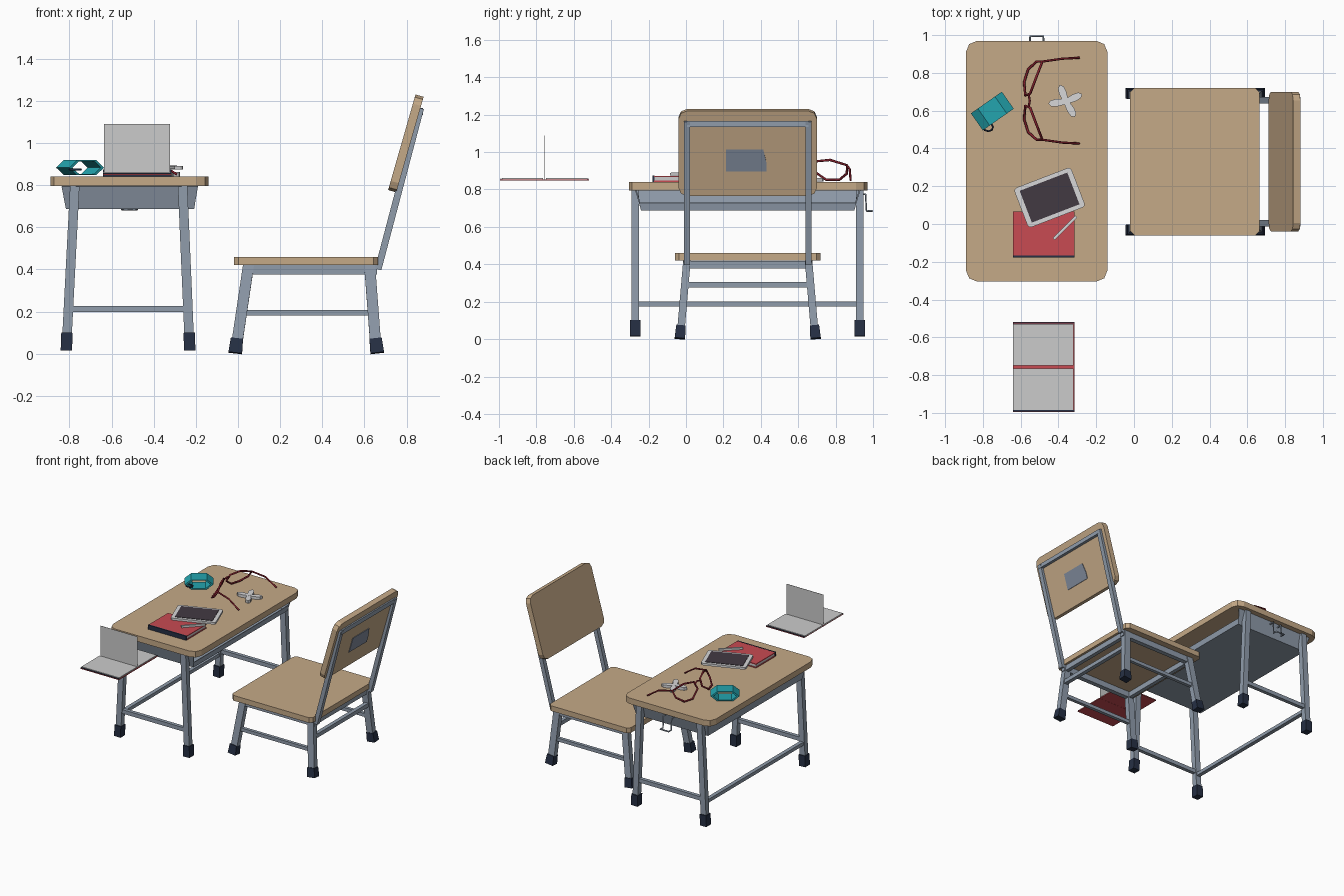
import bpy, bmesh, math
from mathutils import Vector, Matrix

if "Cube" in bpy.data.objects:
    bpy.data.objects.remove(bpy.data.objects["Cube"])

def mat(name, r, g, b):
    m = bpy.data.materials.new(name)
    m.diffuse_color = (r, g, b, 1)
    m.use_nodes = True
    m.node_tree.nodes["Principled BSDF"].inputs["Base Color"].default_value = m.diffuse_color
    return m

WOOD = mat("wood", .56, .40, .245)
METAL = mat("grey_metal", .28, .335, .41)
NAVY = mat("navy_rubber", .019, .029, .058)
RED = mat("red_cover", .58, .07, .085)
DARKRED = mat("dark_red_frame", .223, .014, .025)
TEAL = mat("teal", .017, .376, .43)
PAGE = mat("paper", .60, .60, .60)
SCREEN = mat("dark_screen", .055, .042, .055)
WHITE = mat("white_plastic", .68, .68, .69)
PATCH = mat("blue_grey_patch", .216, .254, .328)

def finish(name, bm, m):
    bmesh.ops.recalc_face_normals(bm, faces=bm.faces[:])
    me = bpy.data.meshes.new(name)
    bm.to_mesh(me)
    bm.free()
    me.materials.append(m)
    ob = bpy.data.objects.new(name, me)
    bpy.context.collection.objects.link(ob)
    return ob

def prism(name, pts, z0, z1, m, mtx=Matrix()):
    """Extrude a 2D outline between two heights."""
    bm = bmesh.new()
    f = bm.faces.new([bm.verts.new((x, y, z0)) for x, y in pts])
    r = bmesh.ops.extrude_face_region(bm, geom=[f])
    top = [v for v in r["geom"] if isinstance(v, bmesh.types.BMVert)]
    bmesh.ops.translate(bm, verts=top, vec=(0, 0, z1 - z0))
    bm.transform(mtx)
    return finish(name, bm, m)

def rounded(x0, x1, y0, y1, r, n):
    """Rectangle outline with n-segment rounded corners."""
    pts = []
    for cx, cy, a in ((x1 - r, y1 - r, 0), (x0 + r, y1 - r, 90), (x0 + r, y0 + r, 180), (x1 - r, y0 + r, 270)):
        for i in range(n + 1):
            t = math.radians(a + 90 * i / n)
            pts.append((cx + r * math.cos(t), cy + r * math.sin(t)))
    return pts

def box(name, x0, x1, y0, y1, z0, z1, m, mtx=Matrix()):
    return prism(name, [(x0, y0), (x1, y0), (x1, y1), (x0, y1)], z0, z1, m, mtx)

def beam(name, p, q, a, b, m, taper=1):
    """Square bar from p to q."""
    p, q = Vector(p), Vector(q)
    d = (q - p).normalized()
    ref = Vector((0, 1, 0)) if abs(d.x) > .8 else Vector((1, 0, 0))
    u = (ref - d * d.dot(ref)).normalized()
    v = d.cross(u)
    bm = bmesh.new()
    rings = []
    for c, s in ((p, 1), (q, taper)):
        rings.append([bm.verts.new(c + u * i * a * s / 2 + v * j * b * s / 2)
                      for i, j in ((-1, -1), (1, -1), (1, 1), (-1, 1))])
    bm.faces.new(rings[0])
    bm.faces.new(rings[1])
    for i in range(4):
        k = (i + 1) % 4
        bm.faces.new((rings[0][i], rings[0][k], rings[1][k], rings[1][i]))
    return finish(name, bm, m)

def wire(name, pts, r, m, closed=False):
    cu = bpy.data.curves.new(name, "CURVE")
    cu.dimensions = "3D"
    cu.bevel_depth, cu.bevel_resolution = r, 1
    cu.use_fill_caps = True
    s = cu.splines.new("POLY")
    s.points.add(len(pts) - 1)
    for sp, p in zip(s.points, pts):
        sp.co = (*p, 1)
    s.use_cyclic_u = closed
    cu.materials.append(m)
    ob = bpy.data.objects.new(name, cu)
    bpy.context.collection.objects.link(ob)

# ---- desk ----
prism("desk_top", rounded(-.89, -.14, -.305, .97, .06, 2), .795, .84, WOOD)

# open tray: sloping walls, low lip on the seat side
bm = bmesh.new()
T = [bm.verts.new(p) for p in ((-.835, -.268, .795), (-.19, -.268, .795), (-.19, .928, .795), (-.835, .928, .795))]
B = [bm.verts.new(p) for p in ((-.815, -.238, .69), (-.21, -.238, .69), (-.21, .898, .69), (-.815, .898, .69))]
L = [bm.verts.new(p) for p in ((-.203, -.248, .73), (-.203, .908, .73))]
for f in (B, (B[0], B[1], L[0], T[1], T[0]), (B[3], B[2], L[1], T[2], T[3]),
          (B[0], B[3], T[3], T[0]), (B[1], B[2], L[1], L[0])):
    bm.faces.new(f)
tray = finish("desk_tray", bm, METAL)
sol = tray.modifiers.new("thickness", "SOLIDIFY")
sol.thickness, sol.offset = .008, 0

for y, n in ((-.272, "front"), (.928, "back")):
    for xt, xb, s in ((-.775, -.812, "left"), (-.263, -.232, "right")):
        beam(f"desk_leg_{n}_{s}", (xt, y, .795), (xb, y, .08), .045, .04, METAL)
        beam(f"desk_foot_{n}_{s}", (xb, y, .1), (xb - .003 * (1 if s == "left" else -1), y, .015), .054, .056, NAVY)
    beam(f"desk_side_bar_{n}", (-.805, y, .212), (-.238, y, .212), .028, .03, METAL)
beam("desk_long_bar", (-.806, -.26, .188), (-.806, .92, .188), .03, .026, METAL)

# bag hook on the back edge
wire("bag_hook", [(-.55, .925, .775), (-.55, .96, .775), (-.55, .965, .685), (-.55, .995, .685),
                  (-.48, .995, .685), (-.48, .965, .685), (-.48, .96, .775), (-.48, .925, .775)], .006, METAL)

# ---- chair ----
prism("seat", rounded(-.02, .665, -.06, .72, .022, 1), .42, .46, WOOD)
CY = .33
for s, n in ((-1, "front"), (1, "back")):
    yt, yb = CY + s * .325, CY + s * .357
    beam(f"seat_rail_{n}", (.03, yt, .398), (.66, yt, .398), .035, .044, METAL)
    for xt, xb, k in ((.05, -.005, "left"), (.625, .653, "right")):
        beam(f"chair_leg_{n}_{k}", (xt, yt, .42), (xb, yb, .05), .052, .04, METAL)
        dx = -.004 if k == "left" else .004
        beam(f"chair_foot_{n}_{k}", (xb, yb, .072), (xb + dx * 2, yb + s * .006, .003), .058, .05, NAVY, 1.12)
    beam(f"chair_side_bar_{n}", (.02, CY + s * .343, .195), (.645, CY + s * .343, .195), .025, .026, METAL)
    beam(f"back_post_{n}", (.665, CY + s * .325, .4), (.867, CY + s * .325, 1.165), .032, .034, METAL)
beam("rear_cross_bar", (.64, CY - .33, .29), (.64, CY + .33, .29), .03, .03, METAL)
for x, n in ((.05, "left"), (.635, "right")):
    beam(f"seat_cross_rail_{n}", (x, CY - .325, .398), (x, CY + .325, .398), .03, .04, METAL)
beam("back_top_bar", (.863, CY - .325, 1.15), (.863, CY + .325, 1.15), .03, .032, METAL)

# tilted backrest, outline in (y, z), thickness along x
lean = (Matrix.Translation((.797, CY, .998)) @ Matrix.Rotation(math.radians(16), 4, "Y")
        @ Matrix(((0, 0, 1, 0), (1, 0, 0, 0), (0, 1, 0, 0), (0, 0, 0, 1))))
prism("backrest", rounded(-.37, .37, -.236, .236, .045, 2), -.02, .02, WOOD, lean)
prism("backrest_patch", [(-.115, -.1), (.1, -.1), (.1, -.05), (.083, .023), (-.115, .023)], .018, .024, PATCH, lean)

# ---- closed book ----
box("book_bottom_cover", -.64, -.315, -.17, .065, .841, .847, RED)
box("book_pages", -.635, -.32, -.168, .06, .847, .866, PAGE)
box("book_top_cover", -.64, -.315, -.17, .065, .866, .873, RED)
box("book_spine", -.64, -.315, -.178, -.168, .841, .874, NAVY)

# ---- tablet ----
tab = Matrix.Translation((-.447, .14, .874)) @ Matrix.Rotation(math.radians(21), 4, "Z")
prism("tablet_body", rounded(-.162, .162, -.112, .112, .018, 2), 0, .016, WHITE, tab)
box("tablet_screen", -.135, .135, -.09, .09, .014, .019, SCREEN, tab)
beam("pen", (-.425, -.08, .882), (-.305, .04, .884), .015, .015, WHITE)

# ---- four-armed eraser ----
for i, a in enumerate((110, 25, -60, 187)):
    m = Matrix.Translation((-.36, .648, 0)) @ Matrix.Rotation(math.radians(a), 4, "Z")
    prism(f"eraser_arm_{i + 1}", [(-.01, -.012), (.05, -.02), (.08, -.016), (.094, 0), (.08, .016), (.05, .02), (-.01, .012)],
          .842, .862 + .0005 * i, WHITE, m)

# ---- glasses, mirrored about their bridge ----
MY = .653
rim = [(-.485, .86, .93), (-.52, .77, .958), (-.55, .69, .95), (-.575, .68, .90),
       (-.582, .75, .852), (-.56, .82, .852), (-.515, .86, .885)]
arm = [(-.485, .86, .93), (-.38, .875, .91), (-.29, .88, .85)]
for s, n in ((1, "back"), (-1, "front")):
    flip = lambda ps: [(x, MY + s * (y - MY), z) for x, y, z in ps]
    wire(f"glasses_rim_{n}", flip(rim), .007, DARKRED, True)
    wire(f"glasses_arm_{n}", flip(arm), .006, DARKRED)
wire("glasses_bridge", [(-.558, .69, .935), (-.552, MY, .945), (-.558, 2 * MY - .69, .935)], .006, DARKRED)

# ---- hollow six-sided teal band with loop ----
turn = (Matrix.Translation((-.75, .598, .883)) @ Matrix.Rotation(math.radians(35), 4, "Z")
        @ Matrix.Rotation(math.radians(90), 4, "X"))
hexa = [(-.1, 0), (-.055, -.036), (.055, -.036), (.1, 0), (.055, .036), (-.055, .036)]
bm = bmesh.new()
rows = [[[bm.verts.new((x * k, y * k, z)) for x, y in hexa] for z in (-.055, .055)] for k in (1, .82)]
for i in range(6):
    j = (i + 1) % 6
    for r in rows:
        bm.faces.new((r[0][i], r[0][j], r[1][j], r[1][i]))
    for e in (0, 1):
        bm.faces.new((rows[0][e][i], rows[0][e][j], rows[1][e][j], rows[1][e][i]))
bm.transform(turn)
finish("teal_band", bm, TEAL)
wire("band_loop", [(-.772 + .026 * math.cos(t * math.pi / 4), .513 + .022 * math.sin(t * math.pi / 4), .875)
                   for t in range(8)], .005, NAVY, True)

# ---- open book with one upright page ----
for s, n in ((-1, "front"), (1, "back")):
    y0, y1 = sorted((-.757 + s * .004, -.757 + s * .238))
    box(f"open_book_cover_{n}", -.64, -.315, y0, y1, .849, .854, RED)
    y0, y1 = sorted((-.757 + s * .008, -.757 + s * .228))
    box(f"open_book_pages_{n}", -.64, -.32, y0, y1, .854, .862, PAGE)
    y0, y1 = sorted((-.757 + s * .229, -.757 + s * .236))
    box(f"open_book_edge_{n}", -.64, -.315, y0, y1, .852, .858, NAVY)
box("open_book_spine", -.64, -.315, -.765, -.749, .848, .853, RED)
box("upright_page", -.637, -.322, -.758, -.756, .853, 1.09, PAGE)
